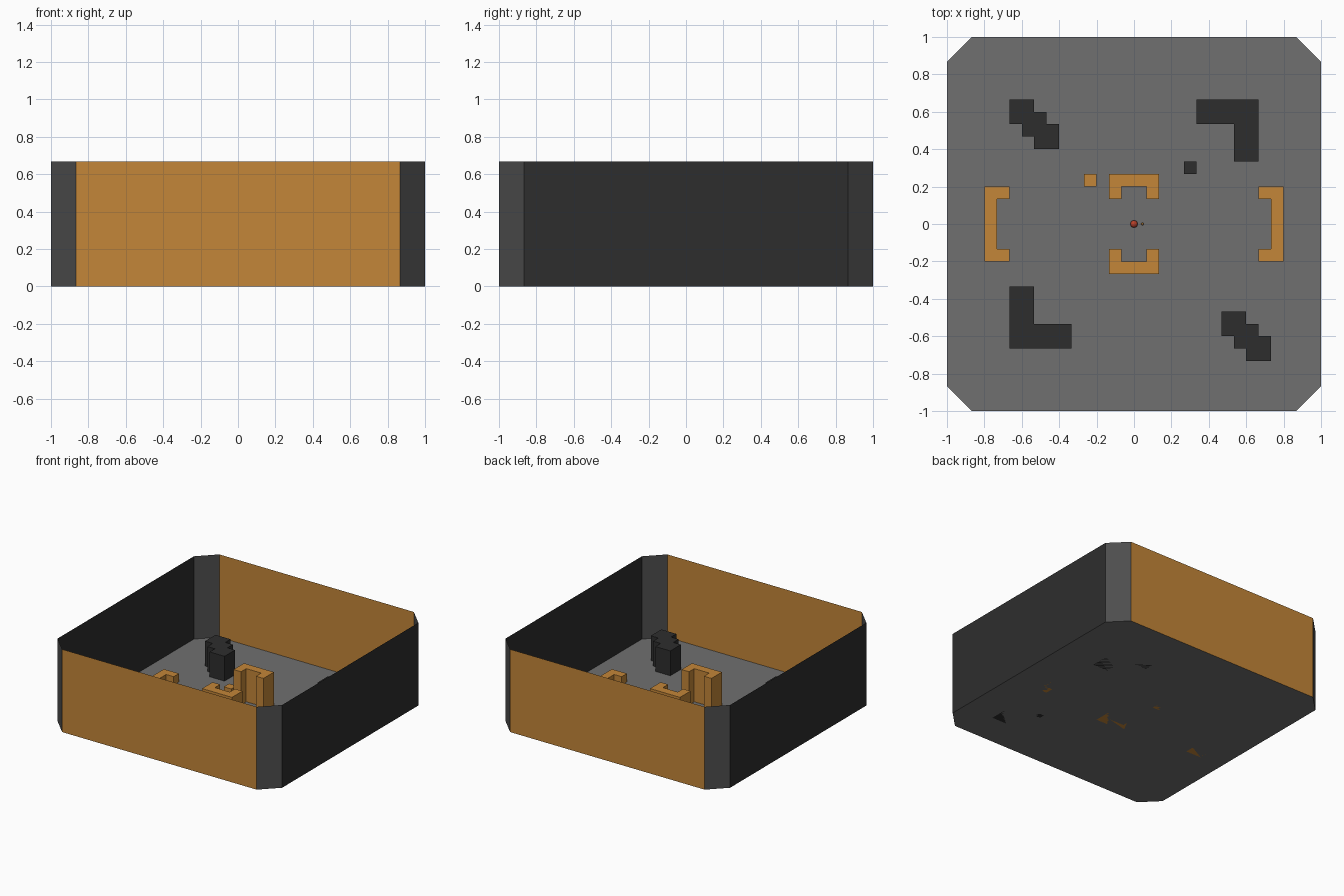
import bpy, bmesh

if "Cube" in bpy.data.objects:
    bpy.data.objects.remove(bpy.data.objects["Cube"])

C = 1 / 15          # one grid cell
WALL_H = 10 * C


def material(name, r, g, b):
    m = bpy.data.materials.new(name)
    m.diffuse_color = (r, g, b, 1)
    m.use_nodes = True
    m.node_tree.nodes["Principled BSDF"].inputs["Base Color"].default_value = m.diffuse_color
    return m


ORANGE = material("orange", 0.55, 0.24, 0.04)
DARK = material("dark", 0.027, 0.027, 0.027)
CORNER = material("corner_grey", 0.075, 0.075, 0.075)
FLOOR = material("floor_grey", 0.16, 0.16, 0.16)
RED = material("red", 0.5, 0.05, 0.02)


def finish(bm, name, mat):
    mesh = bpy.data.meshes.new(name)
    bm.to_mesh(mesh)
    bm.free()
    mesh.materials.append(mat)
    obj = bpy.data.objects.new(name, mesh)
    bpy.context.collection.objects.link(obj)
    return obj


def face(name, points, mat):
    bm = bmesh.new()
    bm.faces.new([bm.verts.new(p) for p in points])
    return finish(bm, name, mat)


def prism(name, outline, height, mat, turn=1, offset=(0, 0)):
    """Extrude a counter-clockwise outline, in cells; turn=-1 rotates it half a turn."""
    bm = bmesh.new()
    base = bm.faces.new([bm.verts.new(((x * turn + offset[0]) * C, (y * turn + offset[1]) * C, 0))
                         for x, y in outline])
    top = bmesh.ops.extrude_face_region(bm, geom=[base], use_keep_orig=True)["geom"]
    bmesh.ops.translate(bm, vec=(0, 0, height * C),
                        verts=[v for v in top if isinstance(v, bmesh.types.BMVert)])
    bmesh.ops.recalc_face_normals(bm, faces=bm.faces)
    return finish(bm, name, mat)


def ball(name, radius, location, mat):
    bm = bmesh.new()
    bmesh.ops.create_uvsphere(bm, u_segments=16, v_segments=10, radius=radius)
    bmesh.ops.translate(bm, vec=location, verts=bm.verts)
    for f in bm.faces:
        f.smooth = True
    return finish(bm, name, mat)


# Octagonal floor and thin wall panels, counter-clockwise from the front
k = 13 * C
ring = [(-k, -1), (k, -1), (1, -k), (1, k), (k, 1), (-k, 1), (-1, k), (-1, -k)]
face("floor", [(x, y, 0) for x, y in ring], FLOOR)
panels = ["front_wall", "front_right_corner", "right_wall", "back_right_corner",
          "back_wall", "back_left_corner", "left_wall", "front_left_corner"]
for i, name in enumerate(panels):
    (ax, ay), (bx, by) = ring[i], ring[(i + 1) % 8]
    mat = CORNER if i % 2 else (ORANGE if i % 4 == 0 else DARK)
    face(name, [(ax, ay, 0), (bx, by, 0), (bx, by, WALL_H), (ax, ay, WALL_H)], mat)

# Obstacles that repeat with a half turn about the centre
tall_u = [(-2, 2), (-1, 2), (-1, 3), (1, 3), (1, 2), (2, 2), (2, 4), (-2, 4)]
low_u = [(10, -3), (12, -3), (12, 3), (10, 3), (10, 2), (11, 2), (11, -2), (10, -2)]
l_block = [(8, 5), (10, 5), (10, 10), (5, 10), (5, 8), (8, 8)]
for turn, a, b in ((1, "back", "right"), (-1, "front", "left")):
    prism(a + "_tall_barrier", tall_u, 4, ORANGE, turn)
    prism(b + "_low_barrier", low_u, 1, ORANGE, turn)
    prism(a + "_l_block", l_block, 2, DARK, turn)

# Diagonal stepped blocks
steps = [(2, 0), (4, 0), (4, 2), (3, 2), (3, 3), (2, 3),
         (2, 4), (0, 4), (0, 2), (1, 2), (1, 1), (2, 1)]
prism("back_left_stepped_block", steps, 3, DARK, offset=(-10, 6))
prism("front_right_stepped_block", steps, 3, DARK, offset=(7, -11))

# Small cubes
cube = [(0, 0), (1, 0), (1, 1), (0, 1)]
prism("small_orange_cube", cube, 1, ORANGE, offset=(-4, 3))
prism("small_dark_cube", cube, 1, DARK, offset=(4, 4))

# Red ball and tiny pellet at the centre
ball("red_ball", 0.02, (0, 0, 0.02), RED)
ball("pellet", 0.007, (0.045, 0, 0.02), ORANGE)
